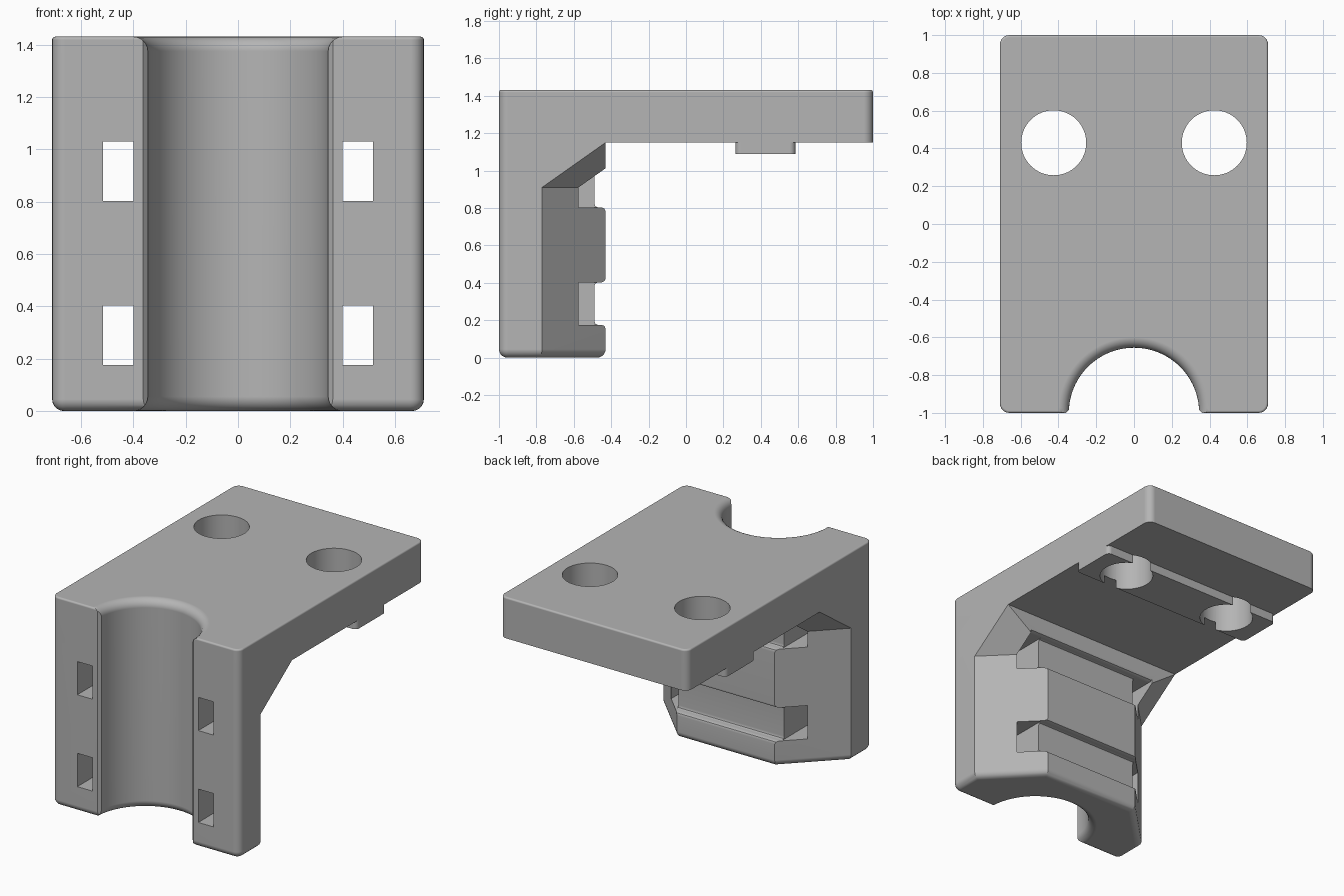
import bpy, bmesh, math
from mathutils import Vector

if "Cube" in bpy.data.objects:
    bpy.data.objects.remove(bpy.data.objects["Cube"])

W, BACK, TOP, SHELF = 0.71, -0.43, 1.43, 1.15
HALF_PI = math.pi / 2

grey = bpy.data.materials.new("plain_grey")
grey.use_nodes = True
colour = (0.46, 0.46, 0.46, 1)
grey.diffuse_color = colour
grey.node_tree.nodes["Principled BSDF"].inputs["Base Color"].default_value = colour


def finish(name, bm):
    bmesh.ops.recalc_face_normals(bm, faces=bm.faces)
    mesh = bpy.data.meshes.new(name)
    bm.to_mesh(mesh)
    bm.free()
    mesh.materials.append(grey)
    obj = bpy.data.objects.new(name, mesh)
    bpy.context.collection.objects.link(obj)
    return obj


def outline(corners, steps=6):
    """Corners are (x, y, radius); right-angled corners may be rounded."""
    pts = []
    for i, (x, y, r) in enumerate(corners):
        p = Vector((x, y))
        if not r:
            pts.append(p)
            continue
        before = (Vector(corners[i - 1][:2]) - p).normalized()
        after = (Vector(corners[(i + 1) % len(corners)][:2]) - p).normalized()
        centre = p + r * (before + after)
        for k in range(steps + 1):
            t = HALF_PI * k / steps
            pts.append(centre - r * (after * math.cos(t) + before * math.sin(t)))
    return pts


def prism(name, pts, low, high, bevel_at=None, bevel=0, axis="z"):
    """Extrude an outline along z, or a (y, z) outline along x."""
    place = (lambda p, h: (p[0], p[1], h)) if axis == "z" else (lambda p, h: (h, p[0], p[1]))
    bm = bmesh.new()
    rings = [[bm.verts.new(place(p, h)) for p in pts] for h in (low, high)]
    for ring in rings:
        bm.faces.new(ring)
    for i in range(len(pts)):
        bm.faces.new((rings[0][i - 1], rings[0][i], rings[1][i], rings[1][i - 1]))
    bmesh.ops.recalc_face_normals(bm, faces=bm.faces)
    if bevel:
        edges = [e for e in bm.edges if all(abs(v.co.z - bevel_at) < 1e-5 for v in e.verts)]
        bmesh.ops.bevel(bm, geom=edges, offset=bevel, segments=5, profile=0.5, affect="EDGES")
    return finish(name, bm)


def box(name, x0, x1, y0, y1, z0, z1):
    return prism(name, [(x0, y0), (x1, y0), (x1, y1), (x0, y1)], z0, z1)


def lathe(name, profile, centre, sides):
    bm = bmesh.new()
    rings = []
    for r, z in profile:
        rings.append([bm.verts.new((centre[0] + r * math.cos(math.tau * k / sides),
                                    centre[1] + r * math.sin(math.tau * k / sides), z))
                      for k in range(sides)])
    for a, b in zip(rings, rings[1:]):
        for k in range(sides):
            bm.faces.new((a[k - 1], a[k], b[k], b[k - 1]))
    bm.faces.new(rings[0])
    bm.faces.new(rings[-1])
    return finish(name, bm)


def hull(name, pts):
    bm = bmesh.new()
    for p in pts:
        bm.verts.new(p)
    bmesh.ops.convex_hull(bm, input=bm.verts)
    return finish(name, bm)


def combine(target, other, operation):
    mod = target.modifiers.new("combine", "BOOLEAN")
    mod.operation, mod.solver, mod.object = operation, "EXACT", other
    bpy.context.view_layer.objects.active = target
    bpy.ops.object.modifier_apply(modifier=mod.name)
    bpy.data.objects.remove(other)


# Upright clamp block with chamfered rear corners and a rounded underside
side_y, rear_x = -0.77, 0.37
bracket = prism("mounting_bracket", outline([
    (-W, -1, 0.05), (W, -1, 0.05), (W, side_y, 0), (rear_x, BACK, 0),
    (-rear_x, BACK, 0), (-W, side_y, 0)]), 0, 1.3, 0, 0.045)

# Sloping gussets that widen the block to meet the plate
for s in (-1, 1):
    ground_plan = [(s * W, side_y), (s * rear_x, BACK), (s * W, BACK), (s * 0.42, -0.75)]
    heights = (0.91, 0.91, SHELF, 0.95)
    gusset = hull("gusset", [(*p, z) for p, h in zip(ground_plan, heights) for z in (h, 1.25)])
    combine(bracket, gusset, "UNION")

# Top plate with a fine edge break
plate = prism("top_plate", outline([(-W, -1, 0.05), (W, -1, 0.05), (W, 1, 0.05), (-W, 1, 0.05)]),
              SHELF, TOP, TOP, 0.012)
combine(bracket, plate, "UNION")

# Locating bar under the plate
bar = prism("locating_bar", outline([(x, y, 0.03) for x, y in
            ((-W, 0.265), (W, 0.265), (W, 0.585), (-W, 0.585))]), 1.09, 1.2)
combine(bracket, bar, "UNION")

# Round groove down the front, flared at both ends
radius, flare = 0.345, 0.055
arc = [(radius + flare * (1 - math.cos(HALF_PI * k / 6)), flare * math.sin(HALF_PI * k / 6))
       for k in range(7)]
profile = [(r, flare - h) for r, h in reversed(arc)] + [(r, TOP - flare + h) for r, h in arc]
profile = [(radius + flare, -0.1)] + profile + [(radius + flare, TOP + 0.1)]
combine(bracket, lathe("groove_cutter", profile, (0, -1), 96), "DIFFERENCE")

for s in (-1, 1):
    # Broken front edges of the groove
    edge = prism("groove_edge_cutter", [(s * 0.372, -1.01), (s * 0.33, -1.01), (s * 0.33, -0.968)],
                 -0.1, TOP + 0.1)
    combine(bracket, edge, "DIFFERENCE")
    # Bolt holes
    hole = lathe("hole_cutter", [(0.172, 1), (0.172, 1.6)], (s * 0.425, 0.43), 64)
    combine(bracket, hole, "DIFFERENCE")

# Strap slots and the channels that join them around the back
for low, high in ((0.175, 0.403), (0.803, 1.03)):
    for s in (-1, 1):
        x0, x1 = sorted((s * 0.4, s * 0.515))
        combine(bracket, box("slot_cutter", x0, x1, -1.2, -0.3, low, high), "DIFFERENCE")
    steps = [(-0.49, 0.02), (-0.484, 0.006), (-0.47, 0), (-0.45, 0), (-0.436, -0.006),
             (BACK, -0.02), (-0.38, -0.02)]
    section = [(y, low + d) for y, d in steps] + [(y, high - d) for y, d in reversed(steps)]
    channel = prism("channel_cutter", section, -0.515, 0.515, axis="x")
    combine(bracket, channel, "DIFFERENCE")

# Smooth fillets with crisp flat faces
bpy.ops.object.select_all(action="DESELECT")
bracket.select_set(True)
bpy.context.view_layer.objects.active = bracket
bpy.ops.object.shade_smooth_by_angle(angle=math.radians(30))
normals = bracket.modifiers.new("flat_normals", "WEIGHTED_NORMAL")
normals.keep_sharp = True
